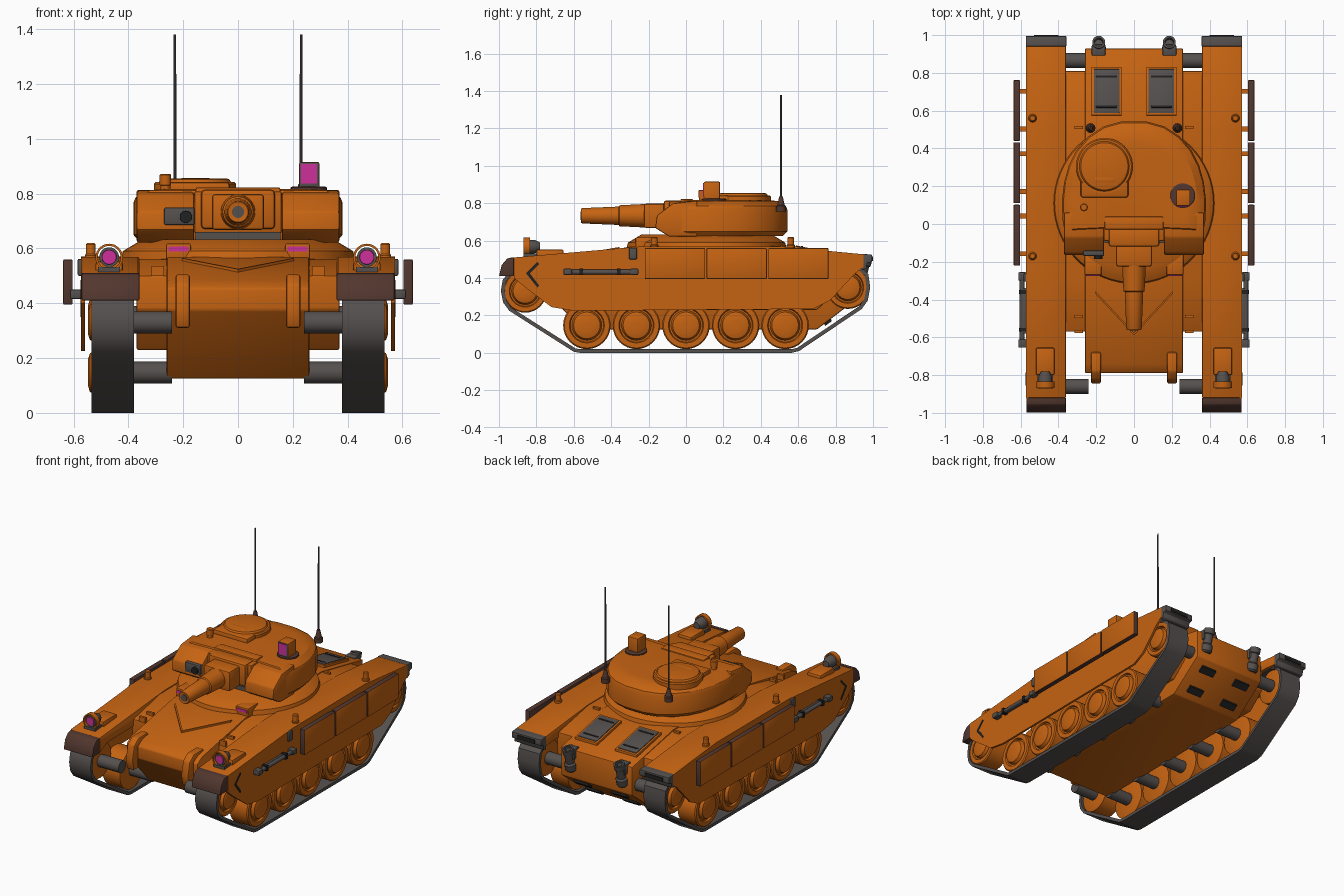
import bpy, bmesh, math
from mathutils import Vector


def material(name, rgb):
    m = bpy.data.materials.new(name)
    m.diffuse_color = (*rgb, 1)
    return m


ORANGE = material("orange paint", (0.56, 0.125, 0.006))
GREY = material("warm grey metal", (0.09, 0.08, 0.076))
BROWN = material("dark brown rubber", (0.085, 0.038, 0.028))
BLACK = material("near black", (0.016, 0.015, 0.015))
PINK = material("pink glass", (0.62, 0.03, 0.33))


def finish(name, bm, mat, mirror=False, bevel=0.0):
    bmesh.ops.recalc_face_normals(bm, faces=bm.faces)
    if bevel:
        edges = [e for e in bm.edges if e.calc_face_angle(0) > 0.5]
        bmesh.ops.bevel(bm, geom=edges, offset=bevel, segments=2, profile=0.5, affect='EDGES')
    me = bpy.data.meshes.new(name)
    bm.to_mesh(me)
    bm.free()
    ob = bpy.data.objects.new(name, me)
    bpy.context.collection.objects.link(ob)
    me.materials.append(mat)
    if mirror:
        ob.modifiers.new("mirror", 'MIRROR').use_mirror_merge = False
    return ob


def paint(ob, mat, rule):
    ob.data.materials.append(mat)
    for p in ob.data.polygons:
        if rule(p):
            p.material_index = len(ob.data.materials) - 1


def loft(name, rings, mat, mirror=False, bevel=0.0, closed=False):
    """Skin equal-length rings; cap the ends, or join last to first."""
    bm = bmesh.new()
    vs = [[bm.verts.new(p) for p in r] for r in rings]
    n = len(rings[0])
    for a, b in zip(vs, vs[1:] + ([vs[0]] if closed else [])):
        for i in range(n):
            bm.faces.new((a[i], a[(i + 1) % n], b[(i + 1) % n], b[i]))
    if not closed:
        bm.faces.new(vs[0])
        bm.faces.new(vs[-1])
    return finish(name, bm, mat, mirror, bevel)


def side(name, prof, x0, x1, mat, mirror=False, bevel=0.0):
    """Extrude a (y, z) profile across x."""
    return loft(name, [[(x, y, z) for y, z in prof] for x in (x0, x1)], mat, mirror, bevel)


def box(name, x, y, z, mat, mirror=False, bevel=0.0):
    prof = [(y[0], z[0]), (y[1], z[0]), (y[1], z[1]), (y[0], z[1])]
    return side(name, prof, x[0], x[1], mat, mirror, bevel)


def lathe(name, prof, origin, axis, mat, mirror=False, seg=32, closed=False):
    """Revolve (distance along axis, radius) points."""
    q = Vector(axis).to_track_quat('Z', 'Y')
    rings = [[Vector(origin) + q @ Vector((r * math.cos(t), r * math.sin(t), a))
              for t in (2 * math.pi * i / seg for i in range(seg))] for a, r in prof]
    return loft(name, rings, mat, mirror, 0, closed)


X, Y, Z = (1, 0, 0), (0, 1, 0), (0, 0, 1)

# Hull: narrow centre tub and wider shoulders
side("hull_tub", [(-0.56, 0.125), (-0.79, 0.375), (-0.79, 0.455), (-0.74, 0.485), (-0.3, 0.568),
                  (0.5, 0.572), (0.93, 0.486), (0.93, 0.3), (0.7, 0.125)], -0.26, 0.26, ORANGE, bevel=0.008)
side("hull_shoulder", [(-0.45, 0.23), (-0.57, 0.38), (-0.57, 0.5), (-0.3, 0.56), (0.5, 0.565),
                       (0.81, 0.505), (0.81, 0.33), (0.7, 0.23)], -0.37, 0.37, ORANGE, bevel=0.006)
lathe("turret_ring", [(0.55, 0.43), (0.59, 0.42), (0.632, 0.35)], (0, 0.11, 0), Z, ORANGE, seg=64)

# Fenders: roof box plus thin outer skirt
top = [(-0.92, 0.51), (-0.25, 0.568), (0.5, 0.57), (0.95, 0.527)]
side("fender", [(-0.92, 0.41), *top, (0.95, 0.46), (0.85, 0.47), (-0.84, 0.45)], 0.36, 0.57, ORANGE, True, 0.005)
side("side_skirt", [(-0.92, 0.40), *top, (0.95, 0.46), (0.9, 0.42), (0.77, 0.28), (0.68, 0.235), (-0.6, 0.225),
                    (-0.72, 0.245), (-0.86, 0.35)], 0.558, 0.572, ORANGE, True)
side("front_mudguard", [(-1, 0.41), (-0.92, 0.41), (-0.92, 0.512), (-0.955, 0.505), (-0.985, 0.47)],
     0.36, 0.57, BROWN, True, 0.005)
side("rear_mudguard", [(0.94, 0.44), (0.965, 0.45), (0.97, 0.48), (0.995, 0.485), (0.995, 0.525), (0.94, 0.53)],
     0.358, 0.572, GREY, True, 0.004)
box("rear_lamp", (0.40, 0.53), (0.985, 1.0), (0.492, 0.515), BLACK, True)

# Tracks: closed belt, inner loop offset from the outer one
path = [(-0.6, 0.006), (-0.565, 0), (0.565, 0), (0.605, 0.01), (0.94, 0.235), (0.972, 0.28), (0.985, 0.35),
        (0.975, 0.42), (0.93, 0.465), (0.87, 0.485), (-0.86, 0.465), (-0.94, 0.44), (-0.98, 0.39),
        (-0.99, 0.33), (-0.978, 0.27), (-0.945, 0.225)]
inner = []
for i, p in enumerate(path):
    d = (Vector(path[(i + 1) % len(path)]) - Vector(path[i - 1])).normalized()
    inner.append((p[0] - d.y * 0.02, p[1] + d.x * 0.02))
loft("track_belt", [[(x, *p) for p in loop] for x, loop in
                    ((0.38, path), (0.535, path), (0.535, inner), (0.38, inner))], GREY, True, closed=True)

# Wheels: dished discs with hub
for name, y, z, r in [("road_wheel", -0.53 + 0.265 * i, 0.147, 0.127) for i in range(5)] + [
        ("front_idler", -0.86, 0.33, 0.115), ("drive_sprocket", 0.865, 0.35, 0.115)]:
    lathe(name, [(0.395, r * 0.9), (0.4, r), (0.523, r), (0.53, r * 0.95), (0.53, r * 0.74), (0.518, r * 0.7),
                 (0.518, r * 0.63), (0.54, r * 0.56), (0.547, r * 0.38), (0.547, r * 0.1)], (0, y, z), X, ORANGE, True)
    lathe("wheel_axle", [(0.24, 0.04), (0.41, 0.04)], (0, y, z), X, GREY, True, 16)

# Spaced armour panels: orange outer face, brown edges, small brackets
for y in (-0.22, 0.11, 0.44):
    p = box("armour_panel", (0.603, 0.638), (y, y + 0.322), (0.395, 0.56), BROWN, True, 0.005)
    paint(p, ORANGE, lambda f: f.normal.x > 0.9)
    for dy in (0.05, 0.25):
        box("panel_bracket", (0.565, 0.606), (y + dy, y + dy + 0.025), (0.43, 0.45), ORANGE, True)

# Side tool bar, small box and painted chevron
lathe("tool_bar", [(-0.62, 0.013), (-0.29, 0.013)], (0.592, 0, 0.432), Y, GREY, True, 12)
box("tool_bar_plate", (0.572, 0.588), (-0.58, -0.34), (0.42, 0.446), GREY, True, 0.003)
for y in (-0.655, -0.3):
    box("tool_bar_end", (0.57, 0.612), (y, y + 0.045), (0.416, 0.45), GREY, True, 0.006)
for y in (-0.57, -0.37):
    box("tool_clip", (0.57, 0.608), (y, y + 0.02), (0.415, 0.45), BLACK, True)
box("side_fitting", (0.565, 0.585), (-0.305, -0.262), (0.5, 0.562), GREY, True, 0.006)
side("chevron_mark", [(-0.855, 0.425), (-0.795, 0.485), (-0.785, 0.475), (-0.835, 0.425), (-0.785, 0.36),
                      (-0.795, 0.35)], 0.572, 0.574, BLACK, True)

# Fender posts and headlights with guard hoops
for y in (-0.17, 0.56):
    lathe("fender_post", [(0.55, 0.022), (0.575, 0.022), (0.58, 0.018), (0.615, 0.018), (0.62, 0.013)],
          (0.537, y, 0), Z, ORANGE, True, 16)
box("headlight_mount", (0.42, 0.52), (-0.80, -0.655), (0.5, 0.553), ORANGE, True, 0.01)
lathe("headlight_body", [(-0.858, 0.036), (-0.81, 0.036), (-0.78, 0.022)], (0.47, 0, 0.568), Y, GREY, True, 24)
lathe("headlight_lens", [(-0.864, 0.026), (-0.85, 0.028)], (0.47, 0, 0.568), Y, PINK, True, 24)
lathe("headlight_hoop", [(-0.868, 0.042), (-0.835, 0.042), (-0.835, 0.05), (-0.868, 0.05)],
      (0.47, 0, 0.567), Y, ORANGE, True, 32, True)
box("headlight_foot", (0.43, 0.51), (-0.87, -0.78), (0.5, 0.532), GREY, True)

# Glacis: tow hooks, splash strips, vision blocks
side("tow_hook", [(-0.67, 0.47), (-0.68, 0.505), (-0.78, 0.505), (-0.825, 0.47), (-0.845, 0.38), (-0.83, 0.31),
                  (-0.78, 0.31), (-0.78, 0.44)], 0.175, 0.228, ORANGE, True, 0.01)
loft("splash_strip", [[(x, y, z), (x, y - 0.014, z - 0.002), (x, y - 0.014, z - 0.025), (x, y, z - 0.025)]
                      for x, y, z in ((0.205, -0.355, 0.566), (0.0, -0.575, 0.526))], ORANGE, True)
v = box("vision_block", (0.172, 0.262), (-0.27, -0.16), (0.55, 0.618), ORANGE, True, 0.006)
box("vision_glass", (0.18, 0.254), (-0.274, -0.265), (0.589, 0.607), PINK, True)
for y in (-0.57, -0.49, 0.51):
    box("deck_handle", (0.27, 0.315), (y - 0.008, y + 0.008), (0.5, 0.575 if y > -0.4 else 0.535), ORANGE, True)


# Rear deck grilles lying on the slope
def deck(y, h):
    return (y, 0.572 - 0.2 * (y - 0.5) + h)


def deck_plate(name, x0, x1, y0, y1, h, mat):
    side(name, [deck(y0, -0.01), deck(y0, h), deck(y1, h), deck(y1, -0.01)], x0, x1, mat, True, 0.003)


deck_plate("grille_frame", 0.065, 0.225, 0.575, 0.832, 0.015, ORANGE)
deck_plate("grille_panel", 0.077, 0.213, 0.588, 0.82, 0.02, GREY)
for y in (0.615, 0.775):
    deck_plate("grille_slot", 0.09, 0.2, y, y + 0.012, 0.023, BLACK)

# Exhausts and lower rear vents
lathe("exhaust_pipe", [(0, 0.03), (0.01, 0.038), (0.05, 0.038), (0.06, 0.028), (0.12, 0.028), (0.125, 0.034),
                       (0.16, 0.034), (0.16, 0.024), (0.13, 0.022)], (0.187, 0.92, 0.35), (0, 0.28, 1), GREY, True, 20)
box("exhaust_mount", (0.15, 0.224), (0.89, 0.95), (0.43, 0.5), GREY, True, 0.008)
for y in (0.74, 0.86):
    z = 0.125 + (y - 0.7) * 0.76
    side("rear_vent", [(y, z), (y + 0.004, z - 0.012), (y + 0.039, z + 0.014), (y + 0.035, z + 0.027)],
         0.08, 0.19, BLACK, True)

# Turret shell: one plan outline lofted through heights
half = [(0.15, -0.04), (0.365, -0.05), (0.378, 0.02), (0.382, 0.12), (0.37, 0.22), (0.345, 0.31), (0.305, 0.39),
        (0.24, 0.465), (0.16, 0.517), (0.07, 0.542)]
plan = half + [(-x, y) for x, y in reversed(half)]
loft("turret_shell", [[(x * s, 0.15 + (y - 0.15) * s, z) for x, y in plan] for z, s in
                      ((0.625, 0.94), (0.65, 1), (0.765, 1), (0.785, 0.98), (0.812, 0.88), (0.816, 0.7))], ORANGE)
side("turret_cheek", [(-0.09, 0.622), (-0.165, 0.668), (-0.155, 0.735), (-0.07, 0.8), (0.06, 0.814), (0.06, 0.622)],
     0.16, 0.37, ORANGE, True, 0.008)

# Gun mantlet and barrel
box("mantlet_base", (-0.16, 0.16), (-0.09, 0.02), (0.655, 0.808), ORANGE, bevel=0.008)
box("mantlet_underside", (-0.155, 0.155), (-0.1, 0.02), (0.632, 0.66), GREY)
box("mantlet_collar", (-0.155, 0.155), (-0.03, 0.04), (0.75, 0.823), ORANGE, bevel=0.008)
box("mantlet_block", (-0.135, 0.135), (-0.12, -0.02), (0.67, 0.815), ORANGE, bevel=0.015)
box("gun_mask", (-0.095, 0.095), (-0.225, -0.08), (0.667, 0.798), ORANGE, bevel=0.012)
lathe("gun_barrel", [(-0.56, 0.026), (-0.562, 0.037), (-0.555, 0.041), (-0.36, 0.049), (-0.355, 0.056),
                     (-0.235, 0.062), (-0.2, 0.064)], (0, 0, 0.733), Y, ORANGE)
lathe("gun_bore", [(-0.564, 0.022), (-0.55, 0.022)], (0, 0, 0.733), Y, GREY, seg=24)

# Secondary gun in the left cheek
box("secondary_gun_port", (-0.27, -0.158), (-0.17, -0.14), (0.685, 0.75), GREY, bevel=0.008)
lathe("secondary_gun", [(-0.185, 0.022), (-0.12, 0.024)], (-0.19, 0, 0.715), Y, BLACK, seg=16)

# Roof: hatch, periscope, sight, antennas
lathe("hatch", [(0.8, 0.15), (0.835, 0.15), (0.842, 0.143), (0.842, 0.132), (0.852, 0.125), (0.855, 0.115)],
      (-0.157, 0.305, 0), Z, ORANGE, seg=48)
box("hatch_block", (-0.282, -0.03), (0.14, 0.27), (0.79, 0.842), ORANGE, bevel=0.012)
box("hatch_hinge", (-0.21, -0.1), (0.22, 0.25), (0.83, 0.856), ORANGE, bevel=0.005)
lathe("periscope", [(0.8, 0.018), (0.83, 0.018), (0.832, 0.021), (0.868, 0.021), (0.872, 0.016)],
      (-0.265, 0.088, 0), Z, ORANGE, seg=16)
lathe("sight_base", [(0.79, 0.066), (0.822, 0.066), (0.826, 0.06)], (0.258, 0.15, 0), Z, BROWN)
s = box("sight_housing", (0.223, 0.297), (0.095, 0.182), (0.79, 0.915), ORANGE, bevel=0.006)
paint(s, GREY, lambda f: f.normal.y < -0.5)
box("sight_window", (0.23, 0.288), (0.09, 0.1), (0.836, 0.908), PINK)
lathe("antenna_base", [(0.755, 0.026), (0.785, 0.026), (0.79, 0.02), (0.815, 0.014), (0.835, 0.01)],
      (0.23, 0.508, 0), Z, BROWN, True, 16)
lathe("antenna_rod", [(0.82, 0.0055), (1.38, 0.0045)], (0.23, 0.508, 0), Z, GREY, True, 8)

bpy.ops.object.select_all(action='SELECT')
bpy.context.view_layer.objects.active = s
bpy.ops.object.shade_smooth_by_angle(angle=math.radians(32))
